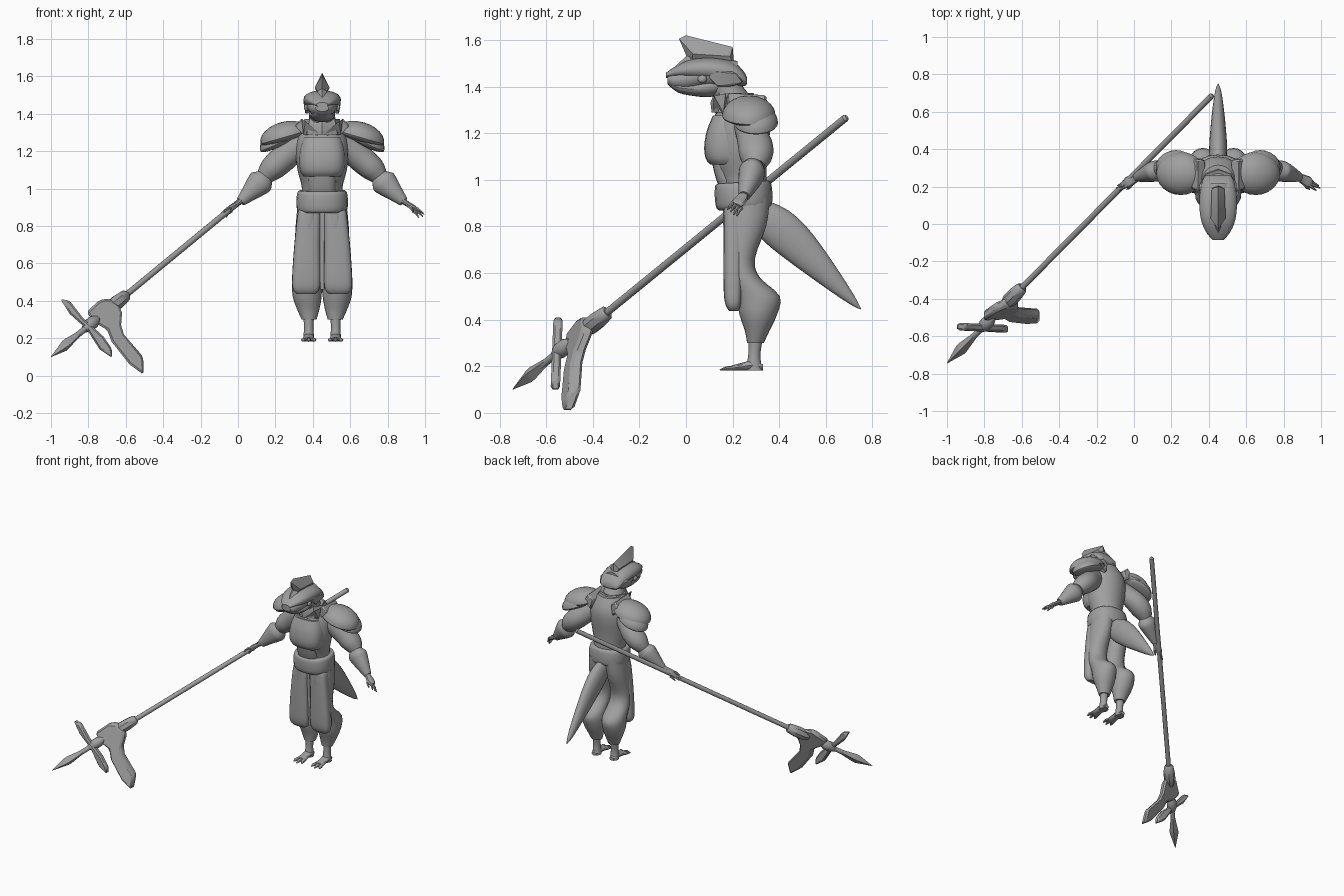
import bpy, bmesh, math
from mathutils import Vector

GREY = bpy.data.materials.new("plain grey")
GREY.diffuse_color = (0.35, 0.35, 0.35, 1)
CX = 0.45                      # the figure's own centre line
X, Y, Z = Vector((1, 0, 0)), Vector((0, 1, 0)), Vector((0, 0, 1))


def finish(name, bm, at=CX, mirror=False, angle=35, bevel=0):
    bmesh.ops.recalc_face_normals(bm, faces=bm.faces)
    me = bpy.data.meshes.new(name)
    bm.to_mesh(me)
    bm.free()
    ob = bpy.data.objects.new(name, me)
    bpy.context.collection.objects.link(ob)
    ob.location.x = at
    me.materials.append(GREY)
    if bevel:
        b = ob.modifiers.new("bevel", 'BEVEL')
        b.width, b.segments = bevel, 1
    if mirror:
        ob.modifiers.new("mirror", 'MIRROR').use_clip = False
    bpy.ops.object.select_all(action='DESELECT')
    ob.select_set(True)
    bpy.context.view_layer.objects.active = ob
    bpy.ops.object.shade_smooth_by_angle(angle=math.radians(angle))
    return ob


def catmull(rows, steps):
    out = []
    for i in range(len(rows) - 1):
        a, b, c, d = rows[max(i - 1, 0)], rows[i], rows[i + 1], rows[min(i + 2, len(rows) - 1)]
        for s in range(steps):
            t = s / steps
            out.append([0.5 * (2 * q + (r - p) * t + (2 * p - 5 * q + 4 * r - w) * t * t
                        + (3 * q - p - 3 * r + w) * t ** 3) for p, q, r, w in zip(a, b, c, d)])
    return out + [list(rows[-1])]


def loft(name, rows, axis=None, ref=X, n=20, power=1.0, steps=3, **kw):
    """Skin through rows of (x, y, z, radius along ref, radius across)."""
    rows = catmull(rows, steps) if steps > 1 else rows
    pts = [Vector(r[:3]) for r in rows]
    bm, rings = bmesh.new(), []
    for i, r in enumerate(rows):
        t = axis or (pts[min(i + 1, len(pts) - 1)] - pts[max(i - 1, 0)]).normalized()
        u = (ref - t * ref.dot(t)).normalized()
        v = t.cross(u)
        ring = []
        for k in range(n):
            a = math.tau * k / n
            c, s = math.cos(a), math.sin(a)
            c, s = math.copysign(abs(c) ** power, c), math.copysign(abs(s) ** power, s)
            ring.append(bm.verts.new(pts[i] + u * c * max(r[3], .001) + v * s * max(r[4], .001)))
        rings.append(ring)
    for a, b in zip(rings, rings[1:]):
        for k in range(n):
            bm.faces.new((a[k], a[(k + 1) % n], b[(k + 1) % n], b[k]))
    bm.faces.new(rings[0])
    bm.faces.new(rings[-1])
    return finish(name, bm, **kw)


def upright(name, rows, **kw):
    """Rows of (z, x, y, rx, ry)."""
    return loft(name, [(x, y, z, a, b) for z, x, y, a, b in rows], axis=Z, **kw)


def lengthwise(name, rows, x=0, **kw):
    """Rows of (y, z, rx, rz)."""
    return loft(name, [(x, y, z, a, b) for y, z, a, b in rows], axis=Y, **kw)


def hull(name, pts, **kw):
    bm = bmesh.new()
    for p in pts:
        bm.verts.new(p)
    r = bmesh.ops.convex_hull(bm, input=bm.verts)
    bmesh.ops.delete(bm, geom=r["geom_interior"], context='VERTS')
    return finish(name, bm, angle=25, **kw)


def dome(name, centre, size, tilt, flat=.3, mirror=True, seg=24):
    bm = bmesh.new()
    bmesh.ops.create_uvsphere(bm, u_segments=seg, v_segments=seg // 2, radius=1)
    c, s = math.cos(tilt), math.sin(tilt)
    for v in bm.verts:
        p = v.co
        x, y, z = p.x * size[0], p.y * size[1], p.z * size[2] * (flat if p.z < 0 else 1)
        v.co = (centre[0] + x * c + z * s, centre[1] + y, centre[2] - x * s + z * c)
    return finish(name, bm, mirror=mirror)


# torso, breastplate, belly plate, belt
upright("torso", [(.92, 0, .26, .12, .10), (1.0, 0, .245, .108, .10), (1.1, 0, .23, .132, .118),
                  (1.2, 0, .235, .142, .125), (1.28, 0, .24, .13, .115), (1.36, 0, .23, .085, .085)])
upright("breastplate", [(1.065, 0, .18, .10, .075), (1.09, 0, .18, .118, .095), (1.14, 0, .18, .125, .102),
                        (1.21, 0, .185, .12, .096), (1.275, 0, .19, .10, .075)], power=.7)
upright("belly_plate", [(.93, 0, .21, .065, .05), (1.0, 0, .19, .075, .06),
                        (1.08, 0, .175, .075, .065)], power=.7)
loft("belt", [(0, .25, .875, .122, .108), (0, .249, .89, .135, .12), (0, .247, .935, .138, .124),
              (0, .245, .98, .132, .12), (0, .245, .99, .12, .108)],
     axis=Vector((0, -.06, 1)).normalized(), power=.85)

# neck and collar
loft("neck", [(0, .22, 1.32, .085, .08), (0, .18, 1.38, .07, .08), (0, .13, 1.44, .07, .08)], axis=Z)
upright("collar", [(1.29, 0, .215, .115, .105), (1.33, 0, .205, .105, .10), (1.372, 0, .205, .095, .085),
                   (1.365, 0, .205, .075, .07)], n=8, steps=1)
hull("collar_flap", [(.02, .115, 1.30), (.09, .12, 1.36), (.11, .17, 1.37), (.10, .16, 1.29),
                     (.03, .14, 1.27), (.07, .18, 1.31)], mirror=True)
hull("shoulder_strap", [(.07, .17, 1.34), (.07, .34, 1.33), (.11, .18, 1.375), (.11, .345, 1.365),
                        (.15, .19, 1.33), (.15, .35, 1.31), (.09, .18, 1.27), (.09, .35, 1.26)],
     mirror=True, bevel=.008)

# head, jaw, helmet and crest
lengthwise("head", [(-.08, 1.43, .035, .018), (-.055, 1.428, .055, .038), (0, 1.435, .073, .055),
                    (.07, 1.45, .085, .06), (.15, 1.455, .085, .065), (.22, 1.46, .06, .05)])
lengthwise("jaw", [(-.06, 1.405, .035, .012), (-.03, 1.395, .055, .022), (.03, 1.39, .065, .03),
                   (.10, 1.40, .07, .045), (.16, 1.41, .06, .04)])
lengthwise("helmet", [(-.085, 1.448, .03, .012), (-.05, 1.462, .06, .022), (0, 1.472, .085, .038),
                      (.06, 1.475, .098, .048), (.14, 1.47, .10, .052), (.21, 1.452, .09, .05),
                      (.25, 1.432, .075, .03), (.262, 1.425, .06, .012)], power=.9)
hull("cheek_guard", [(.085, .09, 1.44), (.10, .12, 1.47), (.10, .22, 1.46), (.085, .25, 1.42),
                     (.09, .13, 1.40), (.075, .2, 1.40), (.06, .15, 1.48), (.06, .22, 1.41)],
     mirror=True, bevel=.006)
dome("eye", (.083, .07, 1.432), (.014, .02, .018), 0, flat=1, seg=12)
hull("crest", [(0, -.03, 1.605), (0, 0, 1.62), (0, .2, 1.57), (0, .207, 1.49), (0, .02, 1.49),
               (.04, .03, 1.54), (-.04, .03, 1.54), (.034, .19, 1.53), (-.034, .19, 1.53),
               (.012, .2, 1.48), (-.012, .2, 1.48)])
hull("crest_base", [(0, -.068, 1.465), (0, .02, 1.55), (0, .1, 1.53), (.03, .02, 1.51), (-.03, .02, 1.51),
                    (.022, -.06, 1.455), (-.022, -.06, 1.455), (.03, .1, 1.49), (-.03, .1, 1.49)])

# shoulder pads in two layers
dome("shoulder_pad", (.20, .27, 1.275), (.135, .115, .082), .28)
dome("shoulder_pad_lower", (.225, .30, 1.245), (.115, .095, .07), .42)

# sleeves, gauntlets, hands
loft("sleeve", [(.09, .25, 1.25, .05, .06), (.16, .275, 1.20, .062, .07), (.225, .298, 1.145, .075, .072),
                (.275, .30, 1.10, .07, .065), (.31, .295, 1.06, .045, .045)], ref=Y, mirror=True)
loft("gauntlet", [(.305, .292, 1.065, .04, .045), (.325, .285, 1.04, .055, .068),
                  (.345, .28, 1.02, .055, .066), (.39, .265, .975, .042, .046),
                  (.435, .25, .93, .024, .027)], ref=Y, steps=2, mirror=True)
loft("hand", [(.425, .25, .94, .018, .018), (.455, .238, .918, .027, .015), (.485, .222, .9, .03, .015),
              (.50, .215, .89, .02, .01)], ref=Y, n=10, mirror=True)
for i, (dx, dy, dz) in enumerate([(.525, .178, .872), (.545, .192, .862), (.538, .205, .85), (.515, .218, .845)]):
    s = Vector((.485, .205 + .011 * i, .903 - .008 * i))
    m = s.lerp(Vector((dx, dy, dz)), .5) + Vector((.004, 0, .005))
    loft(f"finger_{i + 1}", [(*s, .009, .009), (*m, .008, .008), (dx, dy, dz, .003, .003)],
         ref=Y, n=6, steps=1, mirror=True)
loft("thumb", [(.455, .22, .915, .01, .01), (.475, .195, .895, .009, .009), (.49, .185, .875, .003, .003)],
     ref=Y, n=6, steps=1, mirror=True)

# baggy trousers, front guards and middle strip
upright("trouser_leg", [(.92, .06, .26, .07, .10), (.8, .072, .252, .07, .092), (.66, .078, .235, .07, .06),
                        (.58, .08, .25, .074, .068), (.50, .082, .308, .079, .095), (.42, .08, .31, .077, .08),
                        (.35, .074, .305, .058, .052), (.30, .07, .298, .04, .036)], mirror=True)
upright("front_guard", [(.885, .068, .21, .055, .04), (.86, .07, .207, .062, .044), (.7, .08, .203, .069, .042),
                        (.52, .085, .202, .076, .04), (.46, .086, .203, .07, .032), (.437, .086, .204, .05, .018)],
        power=.65, mirror=True)
upright("middle_strip", [(.46, 0, .205, .012, .012), (.88, 0, .185, .014, .012)], n=8, steps=1, power=.5)

# bare ankles, feet and toes
upright("ankle", [(.33, .072, .30, .03, .032), (.26, .072, .294, .025, .026), (.215, .072, .292, .028, .03),
                  (.182, .072, .295, .03, .036)], n=12, mirror=True)
lengthwise("foot", [(.33, .195, .018, .012), (.29, .205, .028, .022), (.24, .198, .03, .017),
                    (.195, .192, .036, .011)], x=.072, n=12, mirror=True)
for i, ox in enumerate((-.026, 0, .026)):
    loft(f"toe_{i + 1}", [(.072 + ox * .8, .21, .192, .013, .01), (.072 + ox * 1.1, .175, .191, .013, .009),
                          (.072 + ox * 1.25, .145 + abs(ox) * .5, .184, .005, .003)],
         n=8, steps=1, mirror=True)

# tail
loft("tail", [(0, .29, .87, .04, .06), (0, .39, .80, .048, .085), (0, .49, .71, .043, .078),
              (0, .62, .578, .03, .047), (0, .71, .485, .016, .02), (0, .75, .445, .002, .002)])

# polearm, set out along one slanting line
END, TIP = Vector((.42, .69, 1.27)), Vector((-1, -.745, .10))


def pole(name, rows, n=12, **kw):
    """Rows of (fraction along the line, radius)."""
    loft(name, [(*END.lerp(TIP, t), r, r) for t, r in rows], ref=Z, n=n, steps=1, at=0, **kw)


pole("shaft", [(0, .008), (.004, .016), (.93, .016)])
pole("socket", [(.715, .022), (.72, .033), (.745, .04), (.765, .04), (.785, .026)], n=8)
pole("blade_knob", [(.825, .018), (.84, .034), (.86, .034), (.875, .018)])
pole("spear_point", [(.885, .012), (.94, .03), (.95, .03), (1, .001)], n=4)


def plate(name, outline, depth, half, bevel):
    """Bevelled plate from an x-z outline; depth gives y at each point."""
    bm = bmesh.new()
    a, b = ([bm.verts.new((x, depth(x, z) + s * half, z)) for x, z in outline] for s in (-1, 1))
    bm.faces.new(a)
    bm.faces.new(b[::-1])
    for i in range(len(a)):
        j = (i + 1) % len(a)
        bm.faces.new((a[j], a[i], b[i], b[j]))
    finish(name, bm, at=0, angle=25, bevel=bevel)


plate("large_blade", [(-.81, .34), (-.74, .405), (-.69, .412), (-.635, .375), (-.62, .335), (-.625, .27),
                      (-.61, .22), (-.507, .10), (-.505, .005), (-.58, .06), (-.675, .18), (-.70, .245), (-.77, .285)],
      lambda x, z: -.45 + .35 * (x + .7) + .37 * (z - .347), .026, .012)
plate("small_blade", [(-.95, .41), (-.90, .40), (-.83, .31), (-.72, .21), (-.675, .145), (-.672, .095),
                      (-.74, .14), (-.81, .25), (-.90, .33)],
      lambda x, z: -.555 + .04 * (z - .25), .02, .009)
